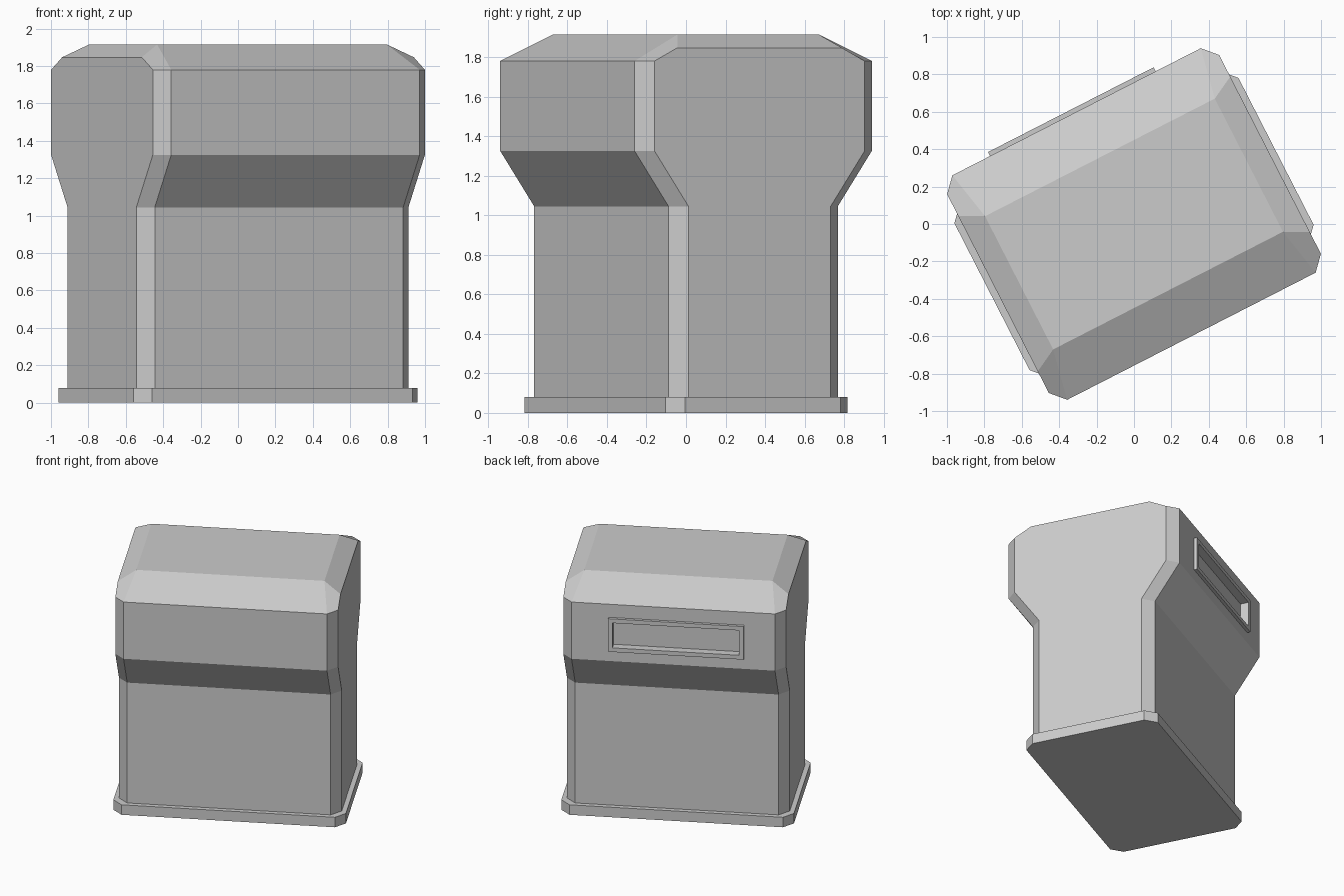
import bpy
import bmesh
import math

cube = bpy.data.objects.get("Cube")
if cube:
    bpy.data.objects.remove(cube, do_unlink=True)

TURN = math.radians(27.1)
CUT_X, CUT_Y = 0.071, 0.077   # clipped corner size

grey = bpy.data.materials.new("plain grey")
grey.use_nodes = True
colour = (0.6, 0.6, 0.6, 1)
grey.diffuse_color = colour
grey.node_tree.nodes["Principled BSDF"].inputs["Base Color"].default_value = colour


def finish(name, bm):
    bmesh.ops.recalc_face_normals(bm, faces=bm.faces)
    mesh = bpy.data.meshes.new(name)
    bm.to_mesh(mesh)
    bm.free()
    mesh.materials.append(grey)
    obj = bpy.data.objects.new(name, mesh)
    obj.rotation_euler.z = TURN
    bpy.context.collection.objects.link(obj)
    return obj


def octagon(bm, hx, hy, z):
    """Ring of a rectangle with clipped corners, starting at the right front."""
    a, b = hx - CUT_X, hy - CUT_Y
    points = [(a, -hy), (hx, -b), (hx, b), (a, hy),
              (-a, hy), (-hx, b), (-hx, -b), (-a, -hy)]
    return [bm.verts.new((x, y, z)) for x, y in points]


def loft(bm, rings):
    for low, high in zip(rings, rings[1:]):
        for i in range(len(low)):
            j = (i + 1) % len(low)
            bm.faces.new((low[i], low[j], high[j], high[i]))


def box(name, low, high):
    bm = bmesh.new()
    bmesh.ops.create_cube(bm, size=1)
    for v in bm.verts:
        for k in range(3):
            v.co[k] = low[k] if v.co[k] < 0 else high[k]
    return finish(name, bm)


def cut(obj, cutter):
    mod = obj.modifiers.new("opening", 'BOOLEAN')
    mod.operation = 'DIFFERENCE'
    mod.solver = 'EXACT'
    mod.object = cutter


# Base plinth
bm = bmesh.new()
rings = [octagon(bm, 0.853, 0.518, z) for z in (0, 0.08)]
loft(bm, rings)
bm.faces.new(rings[0])
bm.faces.new(rings[1])
finish("base_plinth", bm)

# Body: straight lower half, flared upper half
bm = bmesh.new()
rings = [octagon(bm, 0.817, hy, z) for hy, z in
         ((0.481, 0.05), (0.481, 1.045), (0.674, 1.325), (0.674, 1.78))]
loft(bm, rings)
bm.faces.new(rings[0])

# Sloped lid: flat top rectangle, with raised gables on both ends
corners = ((1, -1), (1, 1), (-1, 1), (-1, -1))
top = [bm.verts.new((sx * 0.69, sy * 0.40, 1.915)) for sx, sy in corners]
gable = [bm.verts.new((sx * 0.817, sy * 0.467, 1.847)) for sx, sy in corners]
rim = rings[-1]
bm.faces.new(top)
for k in (0, 2):
    r = 2 * k
    bm.faces.new((rim[r + 1], rim[r + 2], gable[k + 1], gable[k]))
    bm.faces.new((gable[k], gable[k + 1], top[k + 1], top[k]))
    bm.faces.new((rim[r + 3], rim[(r + 4) % 8], top[(k + 2) % 4], top[k + 1]))
    bm.faces.new((rim[r], rim[r + 1], gable[k], top[k]))
    bm.faces.new((rim[r + 2], rim[r + 3], top[k + 1], gable[k + 1]))
body = finish("body", bm)

# Framed recess on the back
frame = box("slot_frame", (-0.52, 0.674, 1.41), (0.475, 0.698, 1.675))
cutter = box("slot_cutter", (-0.487, 0.635, 1.443), (0.442, 0.8, 1.642))
cutter.hide_render = True
cutter.hide_set(True)
cut(body, cutter)
cut(frame, cutter)
